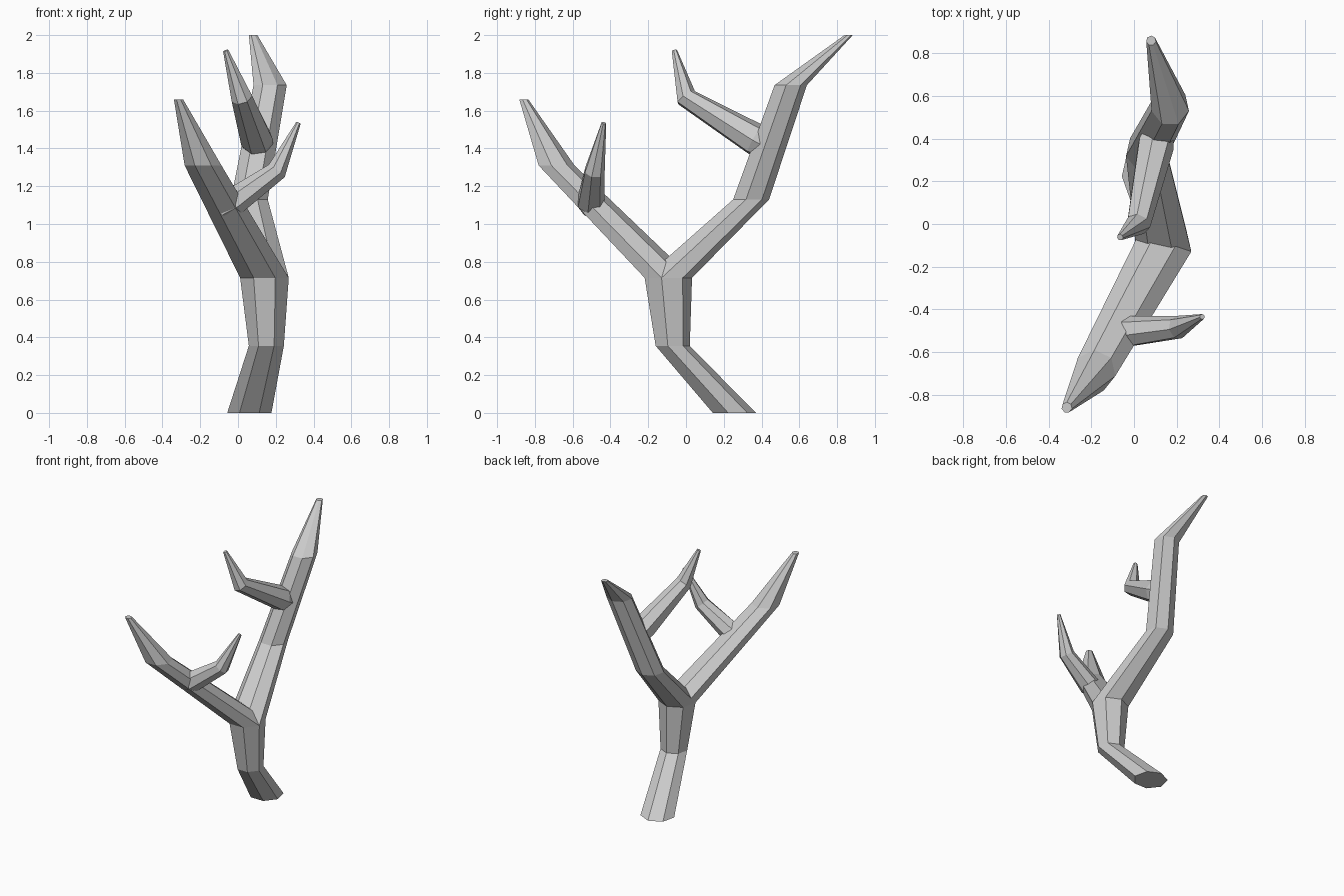
import bpy, bmesh, math
from mathutils import Vector

if "Cube" in bpy.data.objects:
    bpy.data.objects.remove(bpy.data.objects["Cube"])

SIDES = 7

def limb(name, points, tilted=False):
    """Loft seven-sided rings along (x, y, z, radius) points, capped at both ends."""
    bm = bmesh.new()
    pos = [Vector(p[:3]) for p in points]
    rings = []
    for i, p in enumerate(points):
        normal = Vector((0, 0, 1))
        if tilted:  # ring faces halfway between the segments that meet there
            normal = Vector()
            if i > 0:
                normal += (pos[i] - pos[i - 1]).normalized()
            if i < len(pos) - 1:
                normal += (pos[i + 1] - pos[i]).normalized()
        turn = Vector((0, 0, 1)).rotation_difference(normal)
        ring = []
        for k in range(SIDES):
            a = math.pi / 2 + math.tau * k / SIDES
            offset = Vector((math.cos(a), math.sin(a), 0)) * p[3]
            ring.append(bm.verts.new(pos[i] + turn @ offset))
        rings.append(ring)
    for low, high in zip(rings, rings[1:]):
        for k in range(SIDES):
            n = (k + 1) % SIDES
            bm.faces.new((low[k], low[n], high[n], high[k]))
    bm.faces.new(rings[0][::-1])
    bm.faces.new(rings[-1])
    mesh = bpy.data.meshes.new(name)
    bm.to_mesh(mesh)
    bm.free()
    obj = bpy.data.objects.new(name, mesh)
    bpy.context.collection.objects.link(obj)
    return obj

fork = (0.14, -0.10, 0.715, 0.132)

# Trunk, from the ground to the fork, continuing into the taller rear branch
limb("trunk_and_rear_branch", [
    (0.06, 0.25, 0.0, 0.12),
    (0.15, -0.075, 0.355, 0.095),
    fork,
    (0.06, 0.34, 1.13, 0.10),
    (0.17, 0.55, 1.735, 0.09),
    (0.08, 0.86, 2.0, 0.023),
])

# Front branch
limb("front_branch", [
    fork,
    (-0.185, -0.69, 1.31, 0.10),
    (-0.315, -0.86, 1.66, 0.025),
])

# Side twigs, rooted inside their branches
limb("front_twig", [
    (-0.09, -0.49, 1.08, 0.06),
    (-0.02, -0.505, 1.12, 0.075),
    (0.205, -0.485, 1.28, 0.055),
    (0.32, -0.435, 1.535, 0.013),
], tilted=True)
limb("rear_twig", [
    (0.115, 0.43, 1.41, 0.07),
    (0.10, 0.37, 1.445, 0.088),
    (0.02, 0.0, 1.67, 0.058),
    (-0.065, -0.062, 1.918, 0.015),
], tilted=True)
